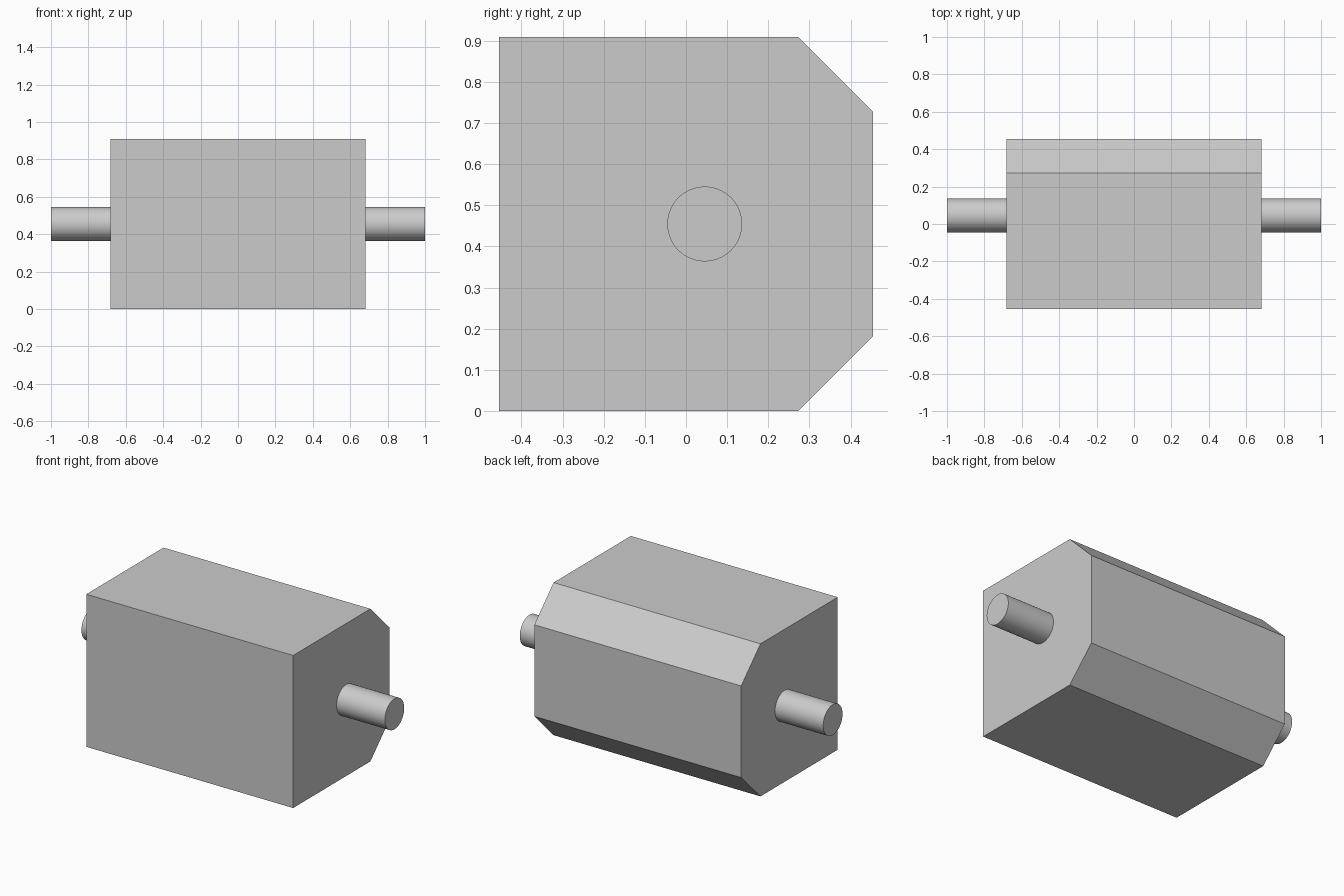
import bpy, bmesh
from math import pi, radians

if "Cube" in bpy.data.objects:
    bpy.data.objects.remove(bpy.data.objects["Cube"])

U = 1 / 11  # base unit: the model is 22 units long


# Body: chamfered square profile extruded along x
def build_body():
    half_len, h, c = 7.5 * U, 5 * U, 2 * U
    profile = [(-h, 0), (h - c, 0), (h, c), (h, 2 * h - c), (h - c, 2 * h), (-h, 2 * h)]
    bm = bmesh.new()
    face = bm.faces.new([bm.verts.new((-half_len, y, z)) for y, z in profile])
    result = bmesh.ops.extrude_face_region(bm, geom=[face])
    moved = [v for v in result["geom"] if isinstance(v, bmesh.types.BMVert)]
    bmesh.ops.translate(bm, verts=moved, vec=(2 * half_len, 0, 0))
    bmesh.ops.recalc_face_normals(bm, faces=bm.faces)
    mesh = bpy.data.meshes.new("body")
    bm.to_mesh(mesh)
    bm.free()
    body = bpy.data.objects.new("body", mesh)
    bpy.context.collection.objects.link(body)


# Shaft: one round bar running through the body and out of both ends
def build_shaft():
    bpy.ops.mesh.primitive_cylinder_add(
        vertices=64, radius=U, depth=2, location=(0, U / 2, 5 * U), rotation=(0, pi / 2, 0))
    bpy.context.object.name = "shaft"
    bpy.ops.object.shade_smooth_by_angle(angle=radians(30))


build_body()
build_shaft()
